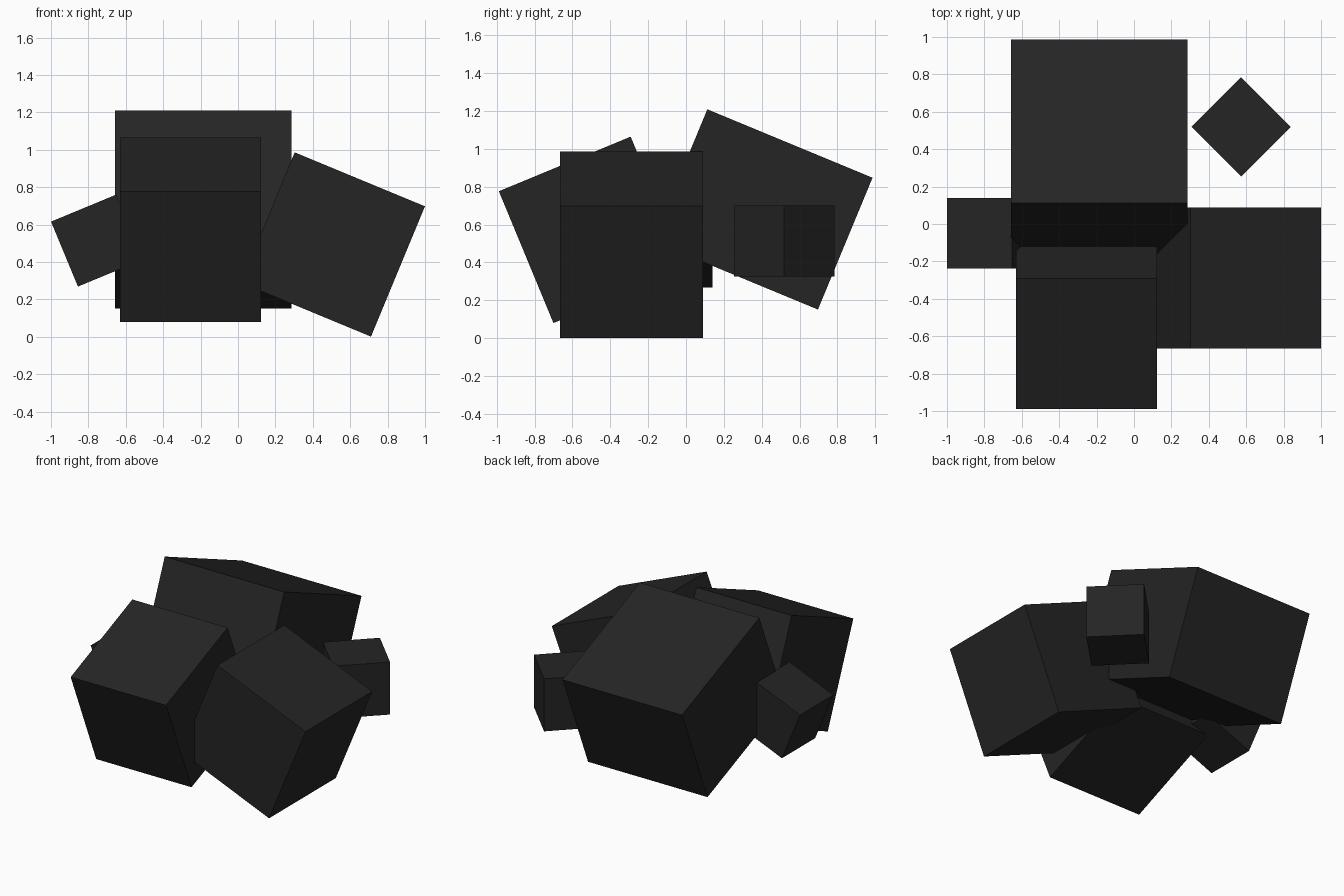
import bpy
import math

if "Cube" in bpy.data.objects:
    bpy.data.objects.remove(bpy.data.objects["Cube"])

# One near-black stone colour
coal = bpy.data.materials.new("coal black")
coal.diffuse_color = (0.018, 0.018, 0.018, 1.0)
coal.use_nodes = True
coal.node_tree.nodes["Principled BSDF"].inputs["Base Color"].default_value = coal.diffuse_color


def block(name, centre, size, axis="X", degrees=0.0):
    """A flat-faced block turned about a single axis."""
    bpy.ops.mesh.primitive_cube_add(size=1, location=centre)
    ob = bpy.context.object
    ob.name = name
    ob.scale = size
    ob.rotation_euler["XYZ".index(axis)] = math.radians(degrees)
    bpy.ops.object.transform_apply(location=False, rotation=True, scale=True)
    ob.data.materials.append(coal)
    return ob


BIG, MID, SMALL = 0.945, 0.754, 0.376

# Large lumps leaning against each other
block("back_lump", (-0.186, 0.405, 0.68), (BIG, BIG, MID), "X", -22.5)
block("front_lump", (-0.254, -0.4965, 0.572), (MID, MID, MID), "X", 22.5)
block("right_lump", (0.507, -0.288, 0.4935), (MID, MID, MID), "Y", 22.5)

# Small lumps
block("left_chip", (-0.754, -0.049, 0.514), (SMALL, SMALL, SMALL), "Y", -22.5)
block("loose_chip", (0.573, 0.519, 0.513), (SMALL, SMALL, SMALL), "Z", 45)
